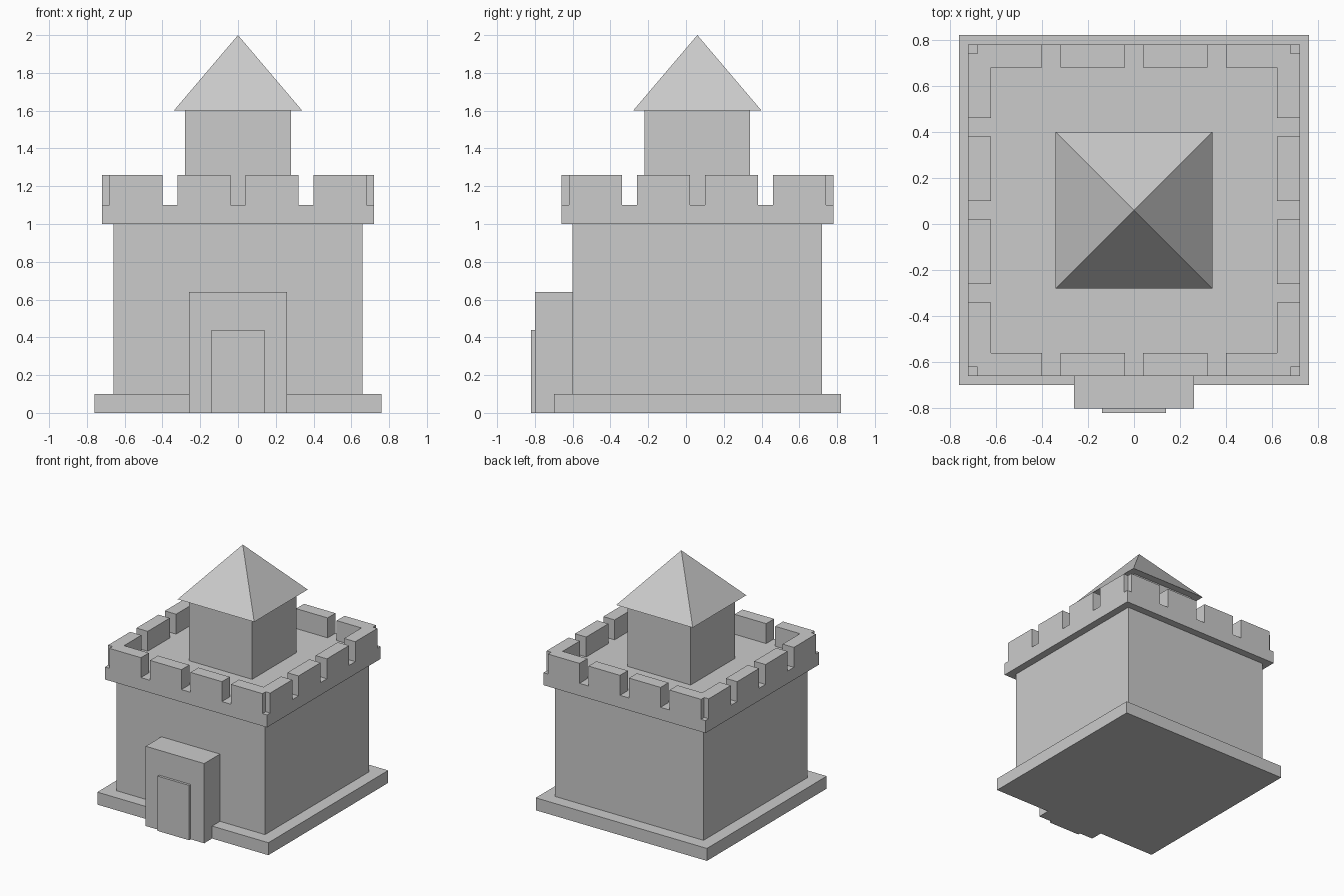
import bpy
import bmesh

if "Cube" in bpy.data.objects:
    bpy.data.objects.remove(bpy.data.objects["Cube"])

CY = 0.06  # the keep sits slightly behind the origin

stone = bpy.data.materials.new("grey_stone")
stone.diffuse_color = (0.6, 0.6, 0.6, 1)
stone.use_nodes = True
stone.node_tree.nodes["Principled BSDF"].inputs["Base Color"].default_value = stone.diffuse_color


def finish(name, bm):
    bmesh.ops.recalc_face_normals(bm, faces=bm.faces)
    mesh = bpy.data.meshes.new(name)
    bm.to_mesh(mesh)
    bm.free()
    mesh.materials.append(stone)
    obj = bpy.data.objects.new(name, mesh)
    bpy.context.collection.objects.link(obj)
    return obj


def prism(name, outline, z0, z1):
    """Extrude a flat outline from z0 up to z1."""
    bm = bmesh.new()
    face = bm.faces.new([bm.verts.new((x, y, z0)) for x, y in outline])
    top = bmesh.ops.extrude_face_region(bm, geom=[face])["geom"]
    verts = [v for v in top if isinstance(v, bmesh.types.BMVert)]
    bmesh.ops.translate(bm, verts=verts, vec=(0, 0, z1 - z0))
    return finish(name, bm)


def box(name, x0, x1, y0, y1, z0, z1):
    return prism(name, [(x0, y0), (x1, y0), (x1, y1), (x0, y1)], z0, z1)


def square(name, half, z0, z1):
    return box(name, -half, half, CY - half, CY + half, z0, z1)


# Stacked square storeys
square("base_plinth", 0.76, 0.0, 0.10)
square("keep_walls", 0.66, 0.10, 1.00)
square("parapet_deck", 0.72, 1.00, 1.10)
square("turret", 0.28, 1.10, 1.60)

# Pyramid roof
bm = bmesh.new()
ring = [bm.verts.new((x * 0.34, CY + y * 0.34, 1.60))
        for x, y in ((-1, -1), (1, -1), (1, 1), (-1, 1))]
apex = bm.verts.new((0, CY, 2.0))
bm.faces.new(ring)
for i in range(4):
    bm.faces.new((ring[i], ring[(i + 1) % 4], apex))
finish("turret_roof", bm)

# Gatehouse and door
box("gatehouse", -0.26, 0.26, -0.80, -0.60, 0.0, 0.64)
box("door", -0.14, 0.14, -0.82, -0.80, 0.0, 0.44)

# Merlons: two in the middle of each side
for s in (-1, 1):
    for c in (-0.18, 0.18):
        a, b = sorted((s * 0.62, s * 0.72))
        box("merlon", c - 0.14, c + 0.14, CY + a, CY + b, 1.10, 1.26)
        box("merlon", a, b, CY + c - 0.14, CY + c + 0.14, 1.10, 1.26)

# Corner merlons: L-shaped, with a small notch cut from the outer corner
corner = [(0.40, 0.62), (0.62, 0.62), (0.62, 0.40), (0.72, 0.40),
          (0.72, 0.68), (0.68, 0.68), (0.68, 0.72), (0.40, 0.72)]
for sx in (-1, 1):
    for sy in (-1, 1):
        prism("corner_merlon", [(sx * x, CY + sy * y) for x, y in corner], 1.10, 1.26)
